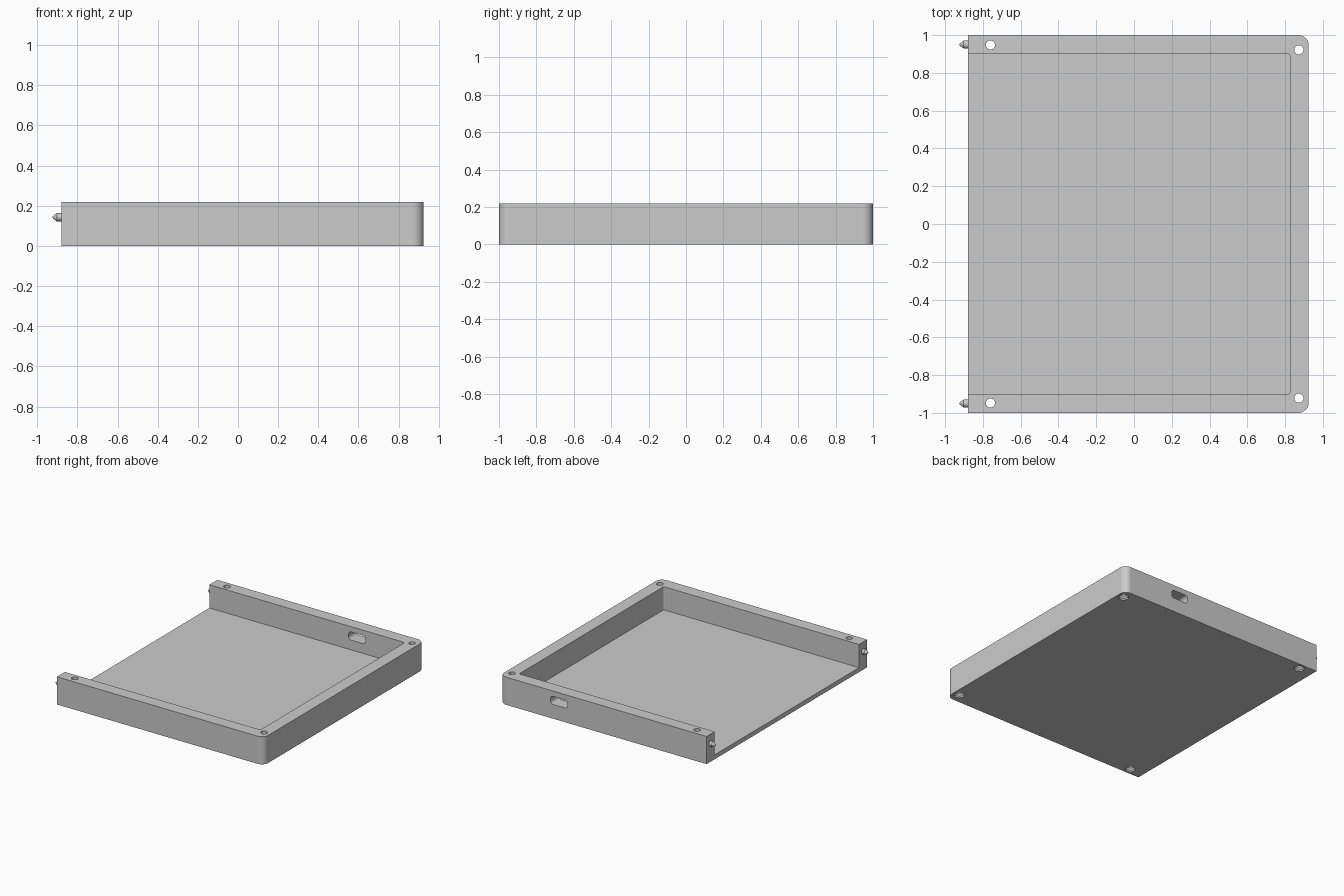
import bpy, bmesh
from math import radians, pi, sin, cos
from mathutils import Matrix

cube = bpy.data.objects.get("Cube")
if cube:
    bpy.data.objects.remove(cube, do_unlink=True)

grey = bpy.data.materials.new("light grey plastic")
grey.use_nodes = True
grey.diffuse_color = (0.6, 0.6, 0.6, 1)
grey.node_tree.nodes["Principled BSDF"].inputs["Base Color"].default_value = (0.6, 0.6, 0.6, 1)

WALL_TOP, FLOOR_TOP = 0.218, 0.035
END_X, BACK_X = -0.88, 0.925


def finish(name, bm):
    bmesh.ops.recalc_face_normals(bm, faces=bm.faces)
    mesh = bpy.data.meshes.new(name)
    bm.to_mesh(mesh)
    bm.free()
    mesh.materials.append(grey)
    obj = bpy.data.objects.new(name, mesh)
    bpy.context.collection.objects.link(obj)
    return obj


def rounded_outline(x0, x1, y0, y1, left_r, right_r, steps=10):
    """Rectangle outline with separate corner radii for its two x ends."""
    corners = [(x1, y1, -1, -1, right_r), (x0, y1, 1, -1, left_r),
               (x0, y0, 1, 1, left_r), (x1, y0, -1, 1, right_r)]
    points = []
    for i, (x, y, sx, sy, r) in enumerate(corners):
        if r == 0:
            points.append((x, y))
            continue
        for k in range(steps + 1):
            a = pi / 2 * (i + k / steps)
            points.append((x + sx * r + r * cos(a), y + sy * r + r * sin(a)))
    return points


def prism(name, outline, z0, z1, matrix=Matrix()):
    bm = bmesh.new()
    face = bm.faces.new([bm.verts.new((x, y, z0)) for x, y in outline])
    top = bmesh.ops.extrude_face_region(bm, geom=[face])["geom"]
    bmesh.ops.translate(bm, vec=(0, 0, z1 - z0),
                        verts=[v for v in top if isinstance(v, bmesh.types.BMVert)])
    bm.transform(matrix)
    return finish(name, bm)


def lathe(name, profile, matrix, sides=32):
    """Closed solid turned around z from (radius, height) pairs."""
    bm = bmesh.new()
    verts = [bm.verts.new((r, 0, z)) for r, z in profile]
    edges = [bm.edges.new(pair) for pair in zip(verts, verts[1:])]
    bmesh.ops.spin(bm, geom=verts + edges, axis=(0, 0, 1), cent=(0, 0, 0),
                   angle=2 * pi, steps=sides, use_duplicate=False)
    bmesh.ops.remove_doubles(bm, verts=bm.verts, dist=0.0001)
    bm.transform(matrix)
    return finish(name, bm)


def activate(obj):
    bpy.ops.object.select_all(action='DESELECT')
    obj.select_set(True)
    bpy.context.view_layer.objects.active = obj


def cut(obj, cutter):
    cutter.hide_render = True
    mod = obj.modifiers.new("cut", 'BOOLEAN')
    mod.operation, mod.solver, mod.object = 'DIFFERENCE', 'EXACT', cutter
    activate(obj)
    bpy.ops.object.modifier_apply(modifier=mod.name)
    bpy.data.objects.remove(cutter, do_unlink=True)


def smooth(obj):
    activate(obj)
    bpy.ops.object.shade_smooth_by_angle(angle=radians(30))
    mod = obj.modifiers.new("flat faces", 'WEIGHTED_NORMAL')
    mod.keep_sharp = True


# Tray body with two rounded corners
tray = prism("tray", rounded_outline(END_X, BACK_X, -1, 1, 0, 0.055), 0, WALL_TOP)

# Pocket, open at one end
cut(tray, prism("pocket_cutter", rounded_outline(-1.1, 0.825, -0.9, 0.9, 0, 0.01, 4),
                FLOOR_TOP, 0.4))

# Cable slot through the rear wall
cut(tray, prism("slot_cutter", rounded_outline(0.333, 0.483, 0.112, 0.176, 0.025, 0.025),
                -1.1, -0.8, Matrix.Rotation(pi / 2, 4, 'X')))

# Countersunk screw holes
screw = [(0, -0.02), (0.038, -0.02), (0.038, 0.012), (0.024, 0.026), (0.024, 0.3), (0, 0.3)]
for x, y in ((-0.76, 0.948), (0.873, 0.922)):
    for side in (-1, 1):
        cut(tray, lathe("screw_cutter", screw, Matrix.Translation((x, side * y, 0))))
smooth(tray)

# Pointed locating pegs on the open ends of the side walls
peg = [(0, -0.01), (0.021, -0.01), (0.021, 0.022), (0.003, 0.045), (0, 0.045)]
for label, side in (("front", -1), ("rear", 1)):
    place = Matrix.Translation((END_X, side * 0.95, 0.143)) @ Matrix.Rotation(-pi / 2, 4, 'Y')
    smooth(lathe(label + "_peg", peg, place))
